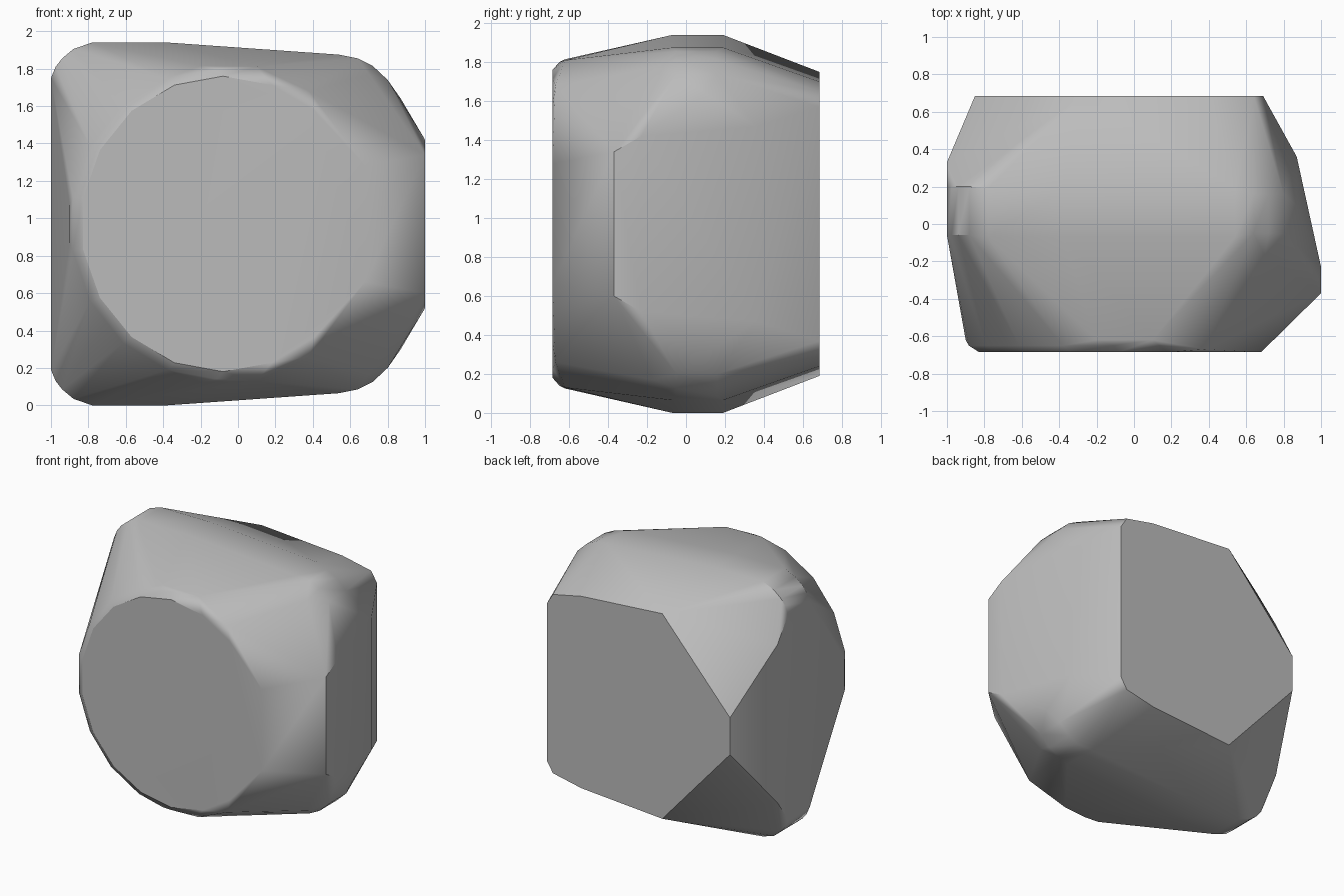
import bpy
import bmesh
from math import radians, sin, cos, pi

default_cube = bpy.data.objects.get("Cube")
if default_cube:
    bpy.data.objects.remove(default_cube, do_unlink=True)

HALF_HEIGHT = 0.97
FRONT = -0.685
BACK = 0.685


def make_material(name, colour):
    mat = bpy.data.materials.new(name)
    mat.use_nodes = True
    mat.diffuse_color = colour
    mat.node_tree.nodes["Principled BSDF"].inputs["Base Color"].default_value = colour
    return mat


def ellipse_ring(centre_x, radius_x, radius_z, y, count):
    """Upright ring of corner points facing the front."""
    angles = [2 * pi * (i + 0.5) / count for i in range(count)]
    return [(centre_x + radius_x * cos(a), y, radius_z * sin(a)) for a in angles]


def ridge(profile, y_front, y_back):
    """Repeat a side profile of (x, height) at two depths."""
    return [(x, y, h) for x, h in profile for y in (y_front, y_back)]


# Heights are measured from the middle; every point is mirrored top to bottom
corners = []

# Rounded front face with a softened rim
corners += ellipse_ring(-0.08, 0.76, 0.79, FRONT, 18)
corners += ellipse_ring(-0.11, 0.785, 0.83, -0.65, 18)
corners += [(0.68, FRONT, 0.31), (0.38, -0.67, 0.71), (0.1, -0.62, 0.84),
            (-0.2, -0.62, 0.845), (-0.9, -0.62, 0.1)]

# Back face, with its cut corners on the -x side
corners += [(x, BACK, h) for x, h in
            [(0.69, 0.6), (0.64, 0.68), (0.4, 0.73), (-0.28, 0.78), (-0.85, 0.14)]]

# Long crest along the top
corners += ridge([(-0.78, 0.97), (-0.38, 0.97), (0.54, 0.905)], -0.07, 0.19)

# Rounded shoulder and flat end on the -x side
corners += ridge([(-1, 0.78), (-0.975, 0.84), (-0.94, 0.885), (-0.88, 0.935)], -0.06, 0.2)
corners += [(-1, 0.33, 0.6)]

# Rounded shoulder and pointed end on the +x side
corners += ridge([(0.64, 0.885), (0.72, 0.845), (0.8, 0.77)], -0.05, 0.16)
corners += [(1, -0.37, 0.37), (1, -0.23, 0.45), (0.87, 0.1, 0.67), (0.87, 0.36, 0.5),
            (0.7, -0.17, 0.8)]

# Wrap the points in one convex stone
bm = bmesh.new()
for x, y, h in corners:
    for side in (1, -1):
        bm.verts.new((x, y, HALF_HEIGHT + side * h))
bmesh.ops.remove_doubles(bm, verts=bm.verts, dist=0.002)
hull = bmesh.ops.convex_hull(bm, input=bm.verts)
unused = {v for v in bm.verts if not v.link_faces}
bmesh.ops.delete(bm, geom=list(unused), context="VERTS")
bmesh.ops.dissolve_limit(bm, angle_limit=radians(1.5), verts=bm.verts, edges=bm.edges)
bmesh.ops.recalc_face_normals(bm, faces=bm.faces)

mesh = bpy.data.meshes.new("stone_block")
bm.to_mesh(mesh)
bm.free()
mesh.materials.append(make_material("stone_grey", (0.5, 0.5, 0.5, 1)))

stone = bpy.data.objects.new("stone_block", mesh)
bpy.context.collection.objects.link(stone)

# Smooth the rounded shoulders, keep the cut edges crisp
bpy.ops.object.select_all(action="DESELECT")
stone.select_set(True)
bpy.context.view_layer.objects.active = stone
bpy.ops.object.shade_smooth_by_angle(angle=radians(32))
weighted = stone.modifiers.new("even_shading", "WEIGHTED_NORMAL")
weighted.keep_sharp = True
